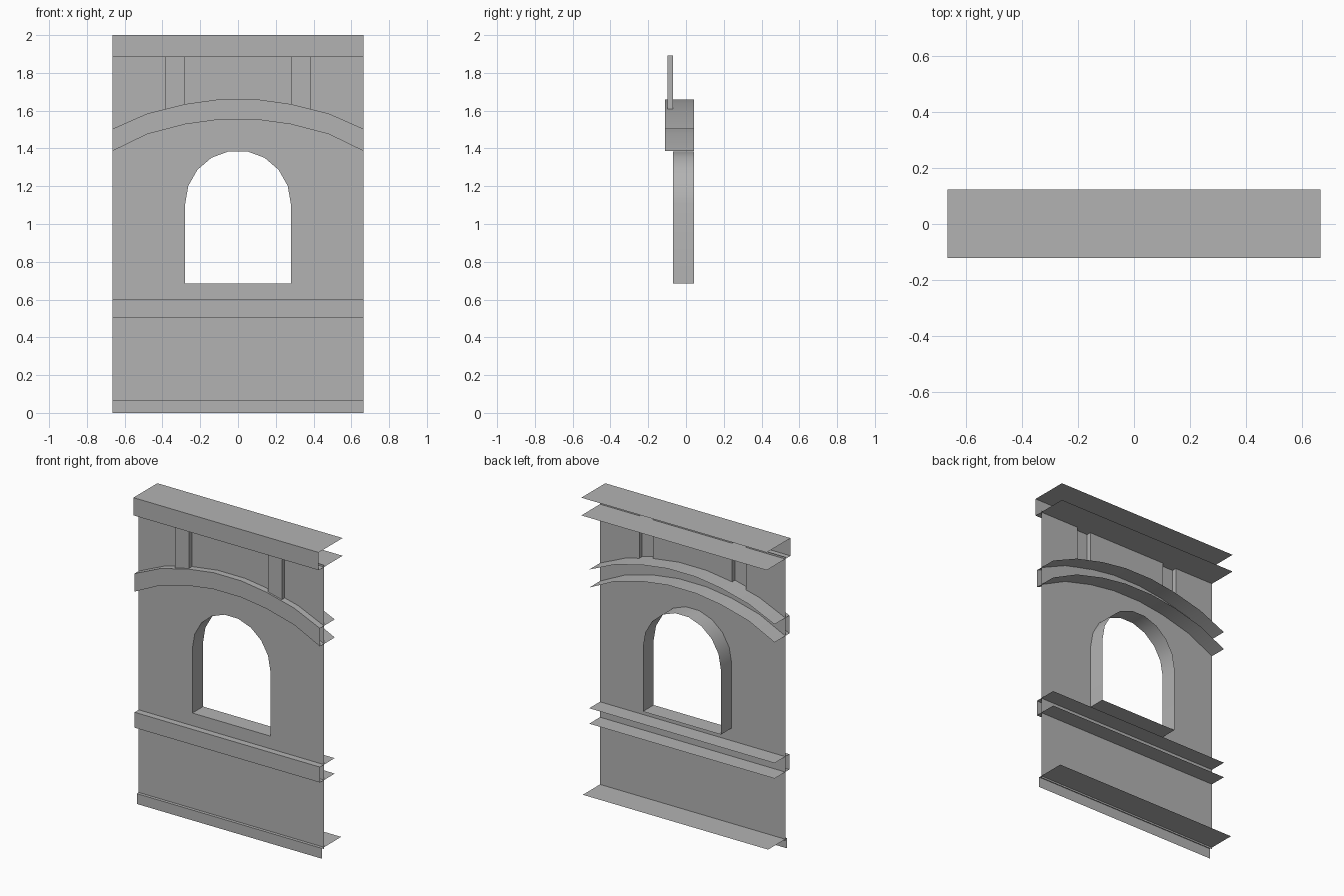
import bpy, bmesh, math
from mathutils import Vector

cube = bpy.data.objects.get("Cube")
if cube:
    bpy.data.objects.remove(cube, do_unlink=True)

HALF = 0.665            # half width of the panel
WALL_Y = -0.068         # plane of the wall sheet
BACK_Y = 0.042          # back edge of reveal, arch and string course
PILLAR_FRONT = -0.098
COLOUR = (0.45, 0.45, 0.45, 1)

grey = bpy.data.materials.new("plain grey")
grey.use_nodes = True
grey.diffuse_color = COLOUR
grey.node_tree.nodes["Principled BSDF"].inputs["Base Color"].default_value = COLOUR


def finish(name, bm):
    mesh = bpy.data.meshes.new(name)
    bm.to_mesh(mesh)
    bm.free()
    mesh.materials.append(grey)
    ob = bpy.data.objects.new(name, mesh)
    bpy.context.collection.objects.link(ob)
    bpy.ops.object.select_all(action='DESELECT')
    ob.select_set(True)
    bpy.context.view_layer.objects.active = ob
    bpy.ops.object.shade_smooth_by_angle(angle=math.radians(30))
    return ob


def loft(name, rows, closed=False):
    """Join successive rows of points with quads."""
    bm = bmesh.new()
    grid = [[bm.verts.new(p) for p in row] for row in rows]
    if closed:
        grid.append(grid[0])
    for a, b in zip(grid, grid[1:]):
        for i in range(len(a) - 1):
            bm.faces.new((a[i], a[i + 1], b[i + 1], b[i]))
    return finish(name, bm)


def trim(name, stations, front, back, lower=True):
    """Open-backed moulding; stations are (x, top, bottom)."""
    rows = []
    for x, top, bottom in stations:
        row = [(x, back, top), (x, front, top), (x, front, bottom)]
        if lower:
            row.append((x, back, bottom))
        rows.append(row)
    return loft(name, rows)


def straight(top, bottom):
    return [(-HALF, top, bottom), (HALF, top, bottom)]


# Straight mouldings
trim("cornice", straight(2.0, 1.885), -0.122, 0.123)
trim("string_course", straight(0.603, 0.503), -0.11, BACK_Y)
trim("base_moulding", straight(0.067, 0.0), -0.088, 0.108, lower=False)

# Shallow arched moulding
half_arch = [(0.1, 1.66, 1.553), (0.28, 1.635, 1.528),
             (0.48, 1.585, 1.476), (HALF, 1.503, 1.386)]
arch = [(-x, t, b) for x, t, b in reversed(half_arch)] + half_arch
trim("arch_moulding", arch, -0.11, BACK_Y)

# Round-headed window outline and its reveal
outline = [(-0.28, 0.685), (0.28, 0.685)]
for i in range(10):
    a = math.radians(20 * i)
    outline.append((0.28 * math.cos(a), 1.105 + 0.284 * math.sin(a)))
loft("window_reveal", [[(x, WALL_Y, z), (x, BACK_Y, z)] for x, z in outline], closed=True)

# Short pilasters between arch and cornice, hollow at the back
holes = [outline]
for side, name in ((-1, "right_pilaster"), (1, "left_pilaster")):
    inner, outer = side * 0.283, side * 0.383
    foot_in, foot_out, top = 1.632, 1.609, 1.893
    loft(name, [[(x, y, foot), (x, y, top)] for x, y, foot in (
        (inner, WALL_Y, foot_in), (inner, PILLAR_FRONT, foot_in),
        (outer, PILLAR_FRONT, foot_out), (outer, WALL_Y, foot_out))])
    holes.append([(inner, foot_in), (outer, foot_out), (outer, top), (inner, top)])

# Wall sheet with the window and pilaster openings
bm = bmesh.new()
border = [(-HALF, 0.055), (HALF, 0.055), (HALF, 1.897), (-HALF, 1.897)]
edges = []
for loop in [border] + holes:
    vs = [bm.verts.new((x, WALL_Y, z)) for x, z in loop]
    edges += [bm.edges.new((v, vs[i - 1])) for i, v in enumerate(vs)]
bmesh.ops.triangle_fill(bm, edges=edges, use_beauty=True, normal=Vector((0, -1, 0)))
finish("wall", bm)
